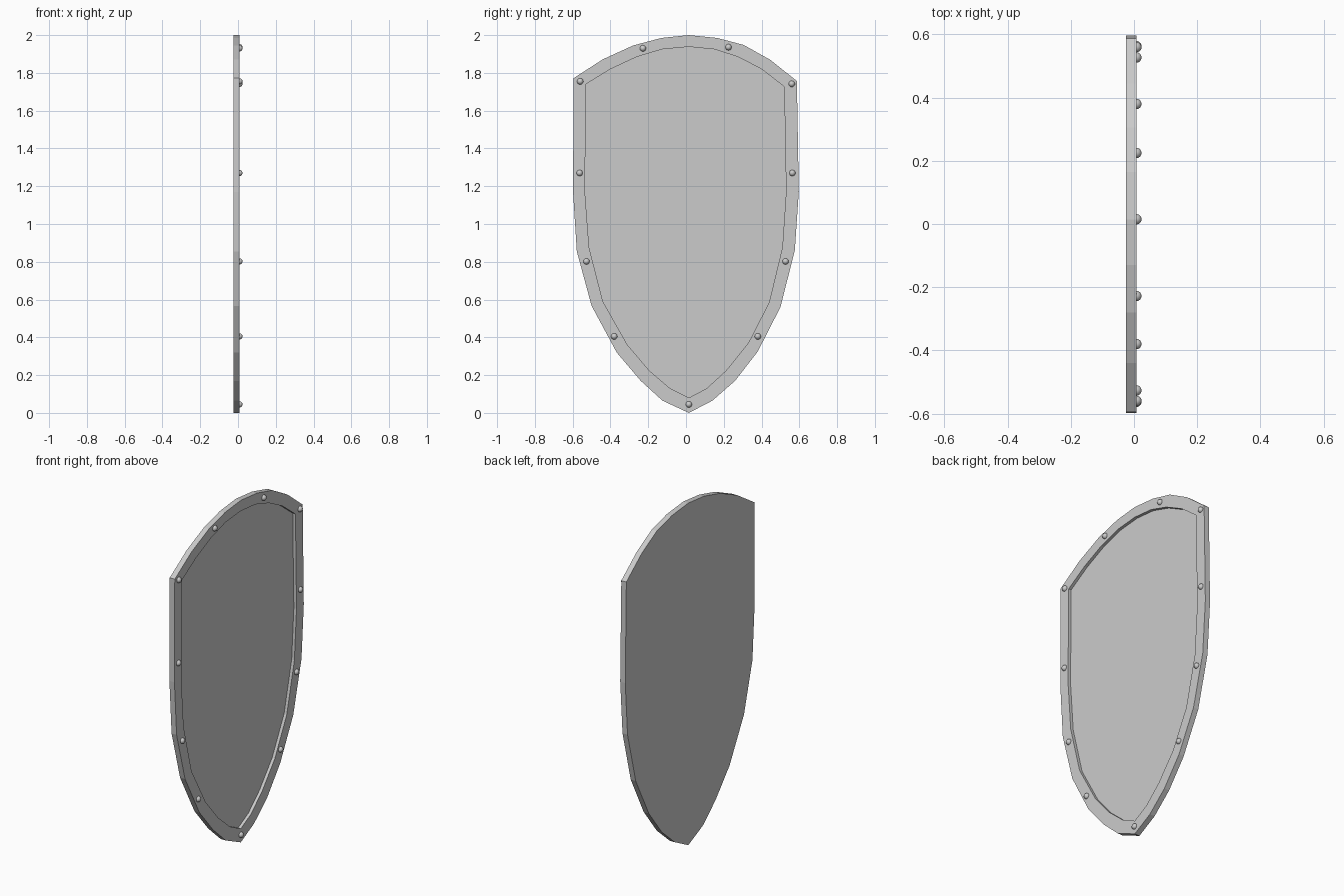
import bpy, bmesh

if "Cube" in bpy.data.objects:
    bpy.data.objects.remove(bpy.data.objects["Cube"])

BACK, PANEL, FRONT = -0.025, -0.010, 0.0075

# Outline (y, z), clockwise from the top point, seen from +x
outer = [(.015, 2), (.165, 1.985), (.305, 1.948), (.445, 1.87), (.587, 1.757),
         (.597, 1.17), (.576, .86), (.50, .56), (.38, .325), (.26, .17), (.14, .065),
         (.015, 0), (-.125, .065), (-.24, .17), (-.367, .32), (-.50, .567), (-.578, .855),
         (-.598, 1.17), (-.595, 1.772), (-.44, 1.872), (-.28, 1.945), (-.13, 1.985)]
inner = [(.015, 1.938), (.15, 1.925), (.275, 1.885), (.40, 1.82), (.52, 1.727),
         (.53, 1.17), (.51, .875), (.44, .585), (.33, .37), (.213, .225), (.11, .13),
         (.015, .08), (-.085, .13), (-.195, .225), (-.31, .36), (-.44, .59), (-.513, .875),
         (-.535, 1.17), (-.53, 1.74), (-.40, 1.82), (-.26, 1.885), (-.127, 1.925)]


def finish(bm, name):
    bmesh.ops.recalc_face_normals(bm, faces=bm.faces)
    mesh = bpy.data.meshes.new(name)
    bm.to_mesh(mesh)
    bm.free()
    obj = bpy.data.objects.new(name, mesh)
    bpy.context.collection.objects.link(obj)
    return obj


# Shield: flat back, outer edge, raised rim, recessed panel
bm = bmesh.new()
rings = [[bm.verts.new((x, y, z)) for y, z in pts]
         for pts, x in ((outer, BACK), (outer, FRONT), (inner, FRONT), (inner, PANEL))]
n = len(outer)
for a, b in zip(rings, rings[1:]):
    for i in range(n):
        j = (i + 1) % n
        bm.faces.new((a[i], a[j], b[j], b[i]))
bm.faces.new(rings[0])
bm.faces.new(rings[-1])
finish(bm, "shield_body")

# Rivets around the rim
rivets = [(-.56, 1.755), (-.228, 1.93), (.225, 1.936), (.56, 1.742), (.015, .045)]
for y, z in ((.563, 1.27), (.527, .802), (.38, .405)):
    rivets += [(y, z), (-y, z)]
for k, (y, z) in enumerate(rivets):
    bm = bmesh.new()
    bmesh.ops.create_uvsphere(bm, u_segments=16, v_segments=10, radius=.0165)
    for f in bm.faces:
        f.smooth = True
    finish(bm, f"rivet_{k + 1}").location = (FRONT, y, z)
